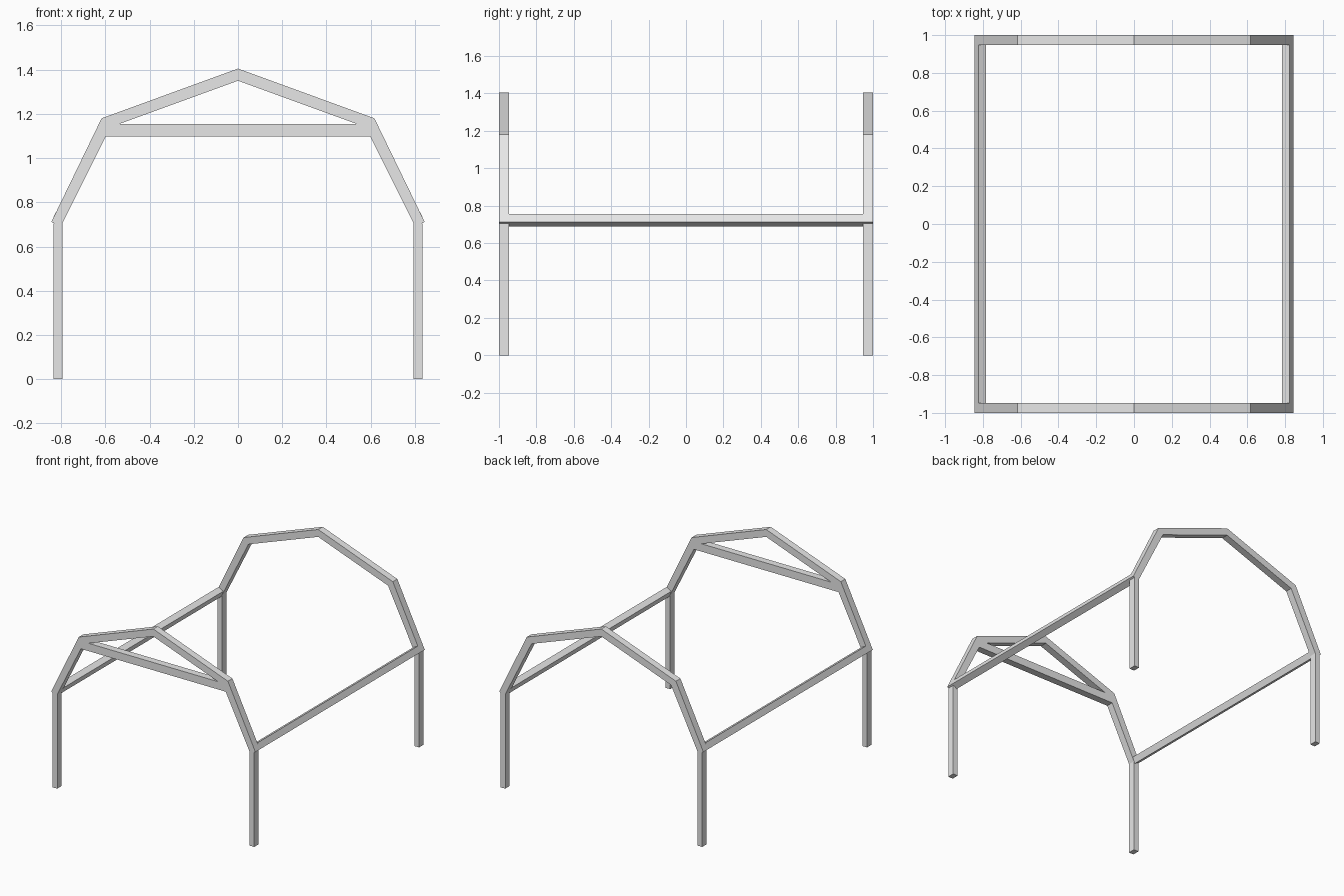
import bpy, bmesh

if "Cube" in bpy.data.objects:
    bpy.data.objects.remove(bpy.data.objects["Cube"])

steel = bpy.data.materials.new("light grey")
steel.diffuse_color = (0.8, 0.8, 0.8, 1)
steel.use_nodes = True
steel.node_tree.nodes["Principled BSDF"].inputs["Base Color"].default_value = steel.diffuse_color


def prism(name, profile, y0, y1):
    """Extrude an x,z profile from y0 to y1."""
    bm = bmesh.new()
    face = bm.faces.new([bm.verts.new((x, y0, z)) for x, z in profile])
    ext = bmesh.ops.extrude_face_region(bm, geom=[face])
    moved = [v for v in ext["geom"] if isinstance(v, bmesh.types.BMVert)]
    bmesh.ops.translate(bm, verts=moved, vec=(0, y1 - y0, 0))
    bmesh.ops.recalc_face_normals(bm, faces=bm.faces)
    me = bpy.data.meshes.new(name)
    bm.to_mesh(me)
    bm.free()
    me.materials.append(steel)
    ob = bpy.data.objects.new(name, me)
    bpy.context.collection.objects.link(ob)
    return ob


def rect(x0, x1, z0, z1):
    return [(x0, z0), (x1, z0), (x1, z1), (x0, z1)]


# half outlines of the gable arch, from eaves to peak
outer = [(0.844, 0.712), (0.617, 1.18), (0, 1.405)]
inner = [(0.802, 0.689), (0.577, 1.14), (0, 1.35)]


def full(half):
    return half + [(-x, z) for x, z in half[-2::-1]]


arch = full(outer) + full(inner)[::-1]

for end, y0, y1 in (("front", -1, -0.947), ("back", 0.947, 1)):
    # gable arch and the two posts below it
    prism(end + "_arch", arch, y0, y1)
    for side, s in (("left", -1), ("right", 1)):
        prism(f"{end}_{side}_post", rect(s * 0.834, s * 0.794, 0, 0.704), y0, y1)

# cross beam on the front arch only
prism("front_cross_beam", rect(-0.605, 0.605, 1.097, 1.155), -1, -0.947)

# tilted side rails joining the arches at the eaves
for side, s in (("left", -1), ("right", 1)):
    rail = [(0.844, 0.712), (0.824, 0.755), (0.784, 0.734), (0.802, 0.689)]
    prism(side + "_rail", [(s * x, z) for x, z in rail], -0.947, 0.947)
